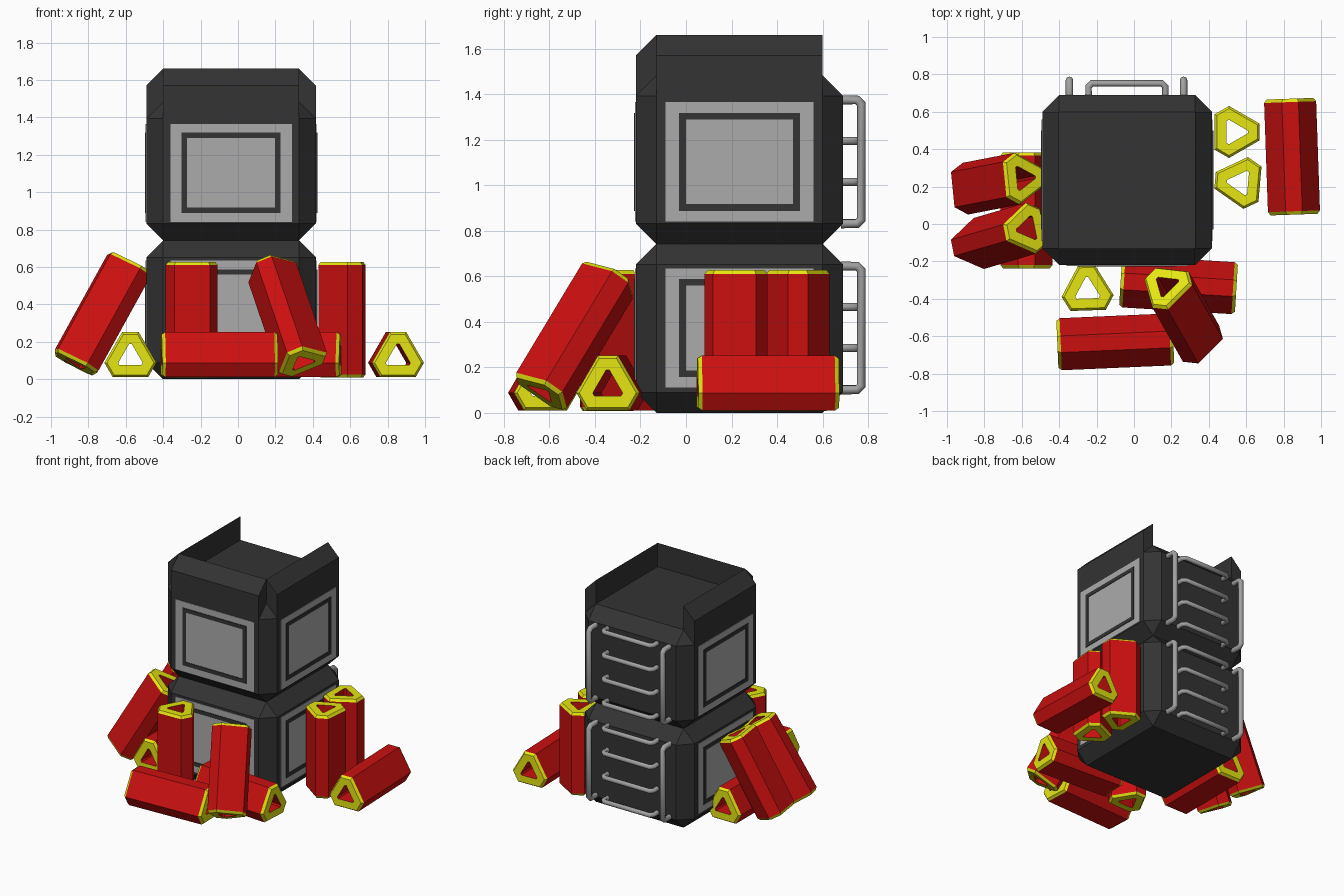
import bpy, bmesh, math
from mathutils import Vector, Matrix

if "Cube" in bpy.data.objects:
    bpy.data.objects.remove(bpy.data.objects["Cube"])


def material(name, rgb):
    m = bpy.data.materials.new(name)
    m.diffuse_color = (*rgb, 1)
    m.use_nodes = True
    m.node_tree.nodes["Principled BSDF"].inputs["Base Color"].default_value = m.diffuse_color
    return m


DARK = material("dark casing", (0.033, 0.033, 0.033))
GREY = material("grey panel", (0.41, 0.41, 0.41))
METAL = material("ladder metal", (0.36, 0.36, 0.36))
RED = material("red shell", (0.60, 0.005, 0.005))
YELLOW = material("yellow cap", (0.78, 0.78, 0.006))

CX, CY = -0.037, 0.235          # tower centre
HX, HY, CH = 0.453, 0.455, 0.09  # half sizes and chamfer


def add_object(name, bm, mats):
    bmesh.ops.recalc_face_normals(bm, faces=bm.faces)
    me = bpy.data.meshes.new(name)
    bm.to_mesh(me)
    bm.free()
    for m in mats:
        me.materials.append(m)
    ob = bpy.data.objects.new(name, me)
    bpy.context.collection.objects.link(ob)
    return ob


# Chamfered tower crates; the upper one has a parapet on three sides
def crate(name, z0, z1, parapet=0):
    bm = bmesh.new()
    bmesh.ops.create_cube(bm, size=1)
    for v in bm.verts:
        v.co = Vector((CX + v.co.x * 2 * HX, CY + v.co.y * 2 * HY, z0 + (v.co.z + 0.5) * (z1 - z0)))
    bmesh.ops.bevel(bm, geom=bm.edges[:], offset=CH, segments=1, affect='EDGES', profile=0.5)
    bm.normal_update()
    if parapet:
        rim = [f for f in bm.faces if len(f.verts) == 4 and 0.3 < f.normal.z < 0.9
               and (abs(f.normal.x) > 0.3 or f.normal.y < -0.3)]
        out = bmesh.ops.extrude_discrete_faces(bm, faces=rim)["faces"]
        for v in {v for f in out for v in f.verts}:
            v.co.z += parapet
    return add_object(name, bm, [DARK])


# Flat panel with a dark square frame, placed on a side of the tower
def side_panel(name, angle, half, zc):
    turn = Matrix.Translation((CX, CY, zc)) @ Matrix.Rotation(angle, 4, 'Z')

    def plate(bm, x0, x1, z0, z1, t, mat):
        r = bmesh.ops.create_cube(bm, size=1)
        for v in r["verts"]:
            p = Vector((x0 + (v.co.x + 0.5) * (x1 - x0), -half - t / 2 + v.co.y * t,
                        z0 + (v.co.z + 0.5) * (z1 - z0)))
            v.co = turn @ p
            for f in v.link_faces:
                f.material_index = mat

    bm = bmesh.new()
    plate(bm, -0.325, 0.325, -0.262, 0.262, 0.004, 0)
    w, h, b = 0.265, 0.215, 0.029
    for s in (-1, 1):
        xa, xb = sorted((s * w, s * (w - b)))
        plate(bm, xa, xb, -h, h, 0.008, 1)
        za, zb = sorted((s * h, s * (h - b)))
        plate(bm, -w + b, w - b, za, zb, 0.008, 1)
    add_object(name, bm, [GREY, DARK])


# Staple-shaped bar: from the back wall, out, along, and back in
def staple(name, a, b, out, radius):
    a, b = Vector(a), Vector(b)
    d, y, c = (b - a).normalized(), Vector((0, 1, 0)), 0.018
    pts = [a, a + y * (out - c), a + y * out + d * c,
           b + y * out - d * c, b + y * (out - c), b]
    cu = bpy.data.curves.new(name, 'CURVE')
    cu.dimensions = '3D'
    cu.bevel_depth = radius
    cu.bevel_resolution = 2
    cu.use_fill_caps = True
    sp = cu.splines.new('POLY')
    sp.points.add(len(pts) - 1)
    for p, q in zip(sp.points, pts):
        p.co = (*q, 1)
    cu.materials.append(METAL)
    ob = bpy.data.objects.new(name, cu)
    bpy.context.collection.objects.link(ob)
    bpy.ops.object.select_all(action='DESELECT')
    ob.select_set(True)
    bpy.context.view_layer.objects.active = ob
    bpy.ops.object.convert(target='MESH')
    bpy.ops.object.shade_smooth_by_angle(angle=math.radians(50))


crate("lower_crate", 0.0, 0.742)
crate("upper_crate", 0.742, 1.483, 0.178)

wall = CY + HY
for level, dz in (("lower", 0.0), ("upper", 0.73)):
    for side, ang, half in (("front", 0, HY), ("right", math.pi / 2, HX), ("left", -math.pi / 2, HX)):
        side_panel(f"{level}_{side}_panel", ang, half, 0.373 + dz)
    for side, x in (("left", -0.345), ("right", 0.265)):
        staple(f"{level}_{side}_ladder_rail", (x, wall - 0.01, 0.101 + dz), (x, wall - 0.01, 0.645 + dz), 0.09, 0.02)
    for i in range(4):
        z = 0.105 + dz + i * 0.18
        staple(f"{level}_ladder_rung_{i + 1}", (-0.243, wall - 0.01, z), (0.167, wall - 0.01, z), 0.072, 0.018)


# Hollow canister: a triangle with cut corners, yellow ends, hole right through
def canister(name, centre, axis, corner):
    z = Vector(axis).normalized()
    x = Vector(corner)
    x = (x - z * x.dot(z)).normalized()
    y = z.cross(x)
    centre = Vector(centre)
    # inner radius to long side, distance to short side, height along axis
    rings = [(0.106, 0.135, -0.292), (0.106, 0.135, 0.292), (0.094, 0.123, 0.31), (0.042, 0.072, 0.31),
             (0.042, 0.072, -0.31), (0.094, 0.123, -0.31)]
    mats = [0, 1, 1, 0, 1, 1]
    bm = bmesh.new()
    loops = []
    for inr, cor, h in rings:
        half = (2 * inr - cor) / math.sqrt(3)
        loop = []
        for k in range(3):
            t = k * math.tau / 3
            for s in (-1, 1):
                u = cor * math.cos(t) - s * half * math.sin(t)
                v = cor * math.sin(t) + s * half * math.cos(t)
                loop.append(bm.verts.new(centre + x * u + y * v + z * h))
        loops.append(loop)
    for i, m in enumerate(mats):
        a, b = loops[i], loops[(i + 1) % 6]
        for j in range(6):
            k = (j + 1) % 6
            bm.faces.new((a[j], a[k], b[k], b[j])).material_index = m
    add_object(name, bm, [RED, YELLOW])


def flat(deg):
    a = math.radians(deg)
    return (math.cos(a), math.sin(a), 0)


UP = (0, 0, 1)

# Standing canisters
canister("standing_canister_right_back", (0.537, 0.492, 0.318), UP, flat(0))
canister("standing_canister_right_front", (0.568, 0.222, 0.318), UP, flat(175))
canister("standing_canister_front", (-0.249, -0.356, 0.318), UP, flat(92))

# Lying canisters
canister("lying_canister_front", (-0.10, -0.63, 0.117), flat(2.5), UP)
canister("lying_canister_front_right", (0.238, -0.325, 0.117), flat(-3.5), UP)
canister("lying_canister_left", (-0.575, 0.073, 0.117), flat(90), UP)
canister("lying_canister_right", (0.845, 0.36, 0.117), flat(92), UP)


# Leaning canisters, given by the centres of their two ends
def leaning(name, low, high, corner):
    low, high = Vector(low), Vector(high)
    canister(name, (low + high) / 2, high - low, corner)


leaning("leaning_canister_front", (0.345, -0.635, 0.085), (0.17, -0.325, 0.60), (-0.7, 0.7, 0))
leaning("leaning_canister_left_back", (-0.88, 0.19, 0.09), (-0.595, 0.245, 0.615), (1, 0.1, 0))
leaning("leaning_canister_left_front", (-0.86, -0.11, 0.085), (-0.57, -0.025, 0.61), (-1, -0.2, 0))
